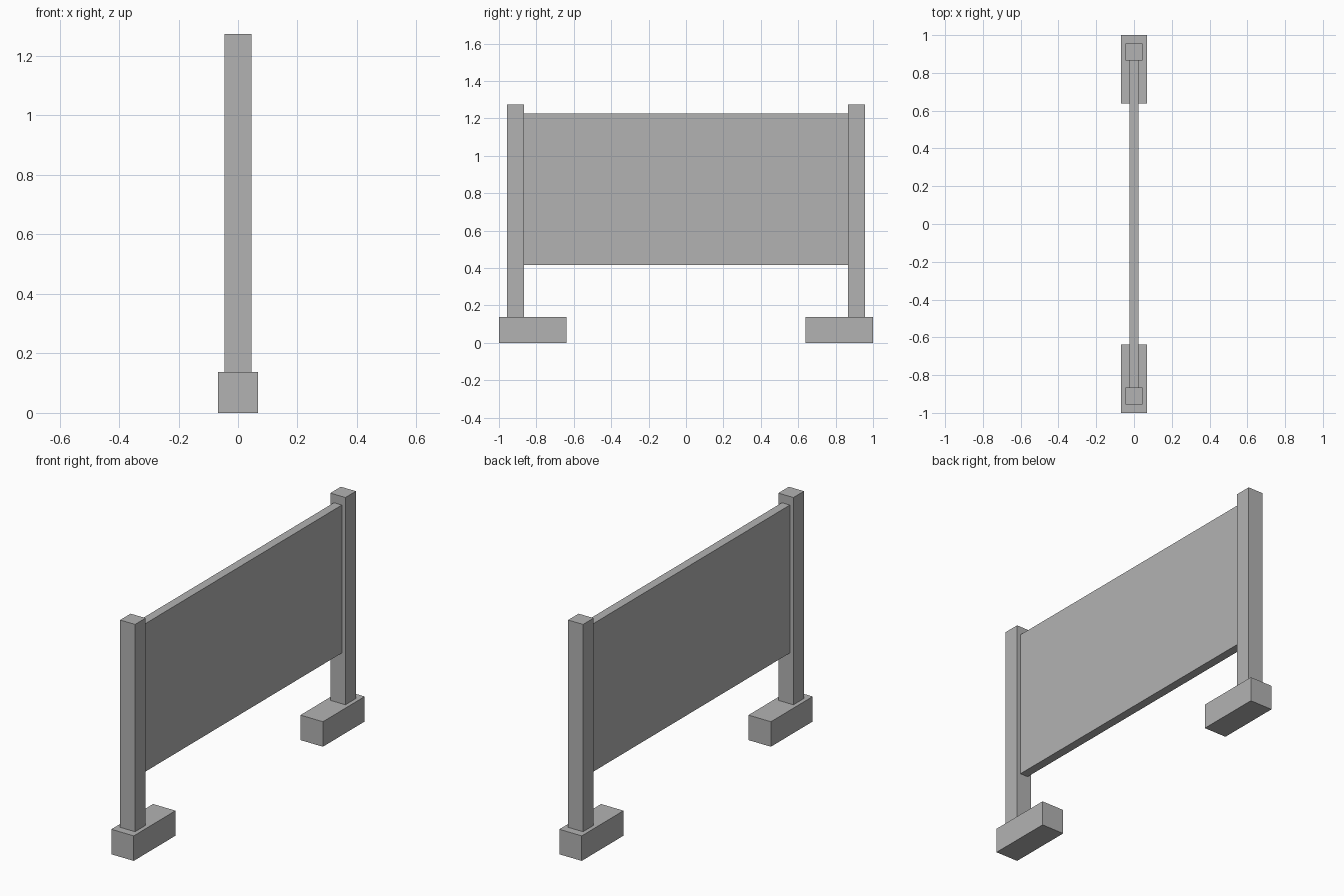
import bpy

cube = bpy.data.objects.get("Cube")
if cube:
    bpy.data.objects.remove(cube, do_unlink=True)

# Single flat grey
grey = bpy.data.materials.new("plain_grey")
grey.use_nodes = True
colour = (0.45, 0.45, 0.45, 1.0)
grey.diffuse_color = colour
grey.node_tree.nodes["Principled BSDF"].inputs["Base Color"].default_value = colour


def box(name, half_x, y_range, z_range):
    """Axis-aligned box centred on x = 0."""
    (y0, y1), (z0, z1) = sorted(y_range), z_range
    bpy.ops.mesh.primitive_cube_add(size=1, location=(0, (y0 + y1) / 2, (z0 + z1) / 2))
    obj = bpy.context.object
    obj.name = name
    obj.scale = (2 * half_x, y1 - y0, z1 - z0)
    bpy.ops.object.transform_apply(location=False, rotation=False, scale=True)
    obj.data.materials.append(grey)
    return obj


BASE_TOP = 0.137
POST_INNER = 0.865

# Foot block and upright post at each end
for side, s in (("front", -1), ("back", 1)):
    box(side + "_foot", 0.068, (s * 0.638, s), (0, BASE_TOP))
    box(side + "_post", 0.0455, (s * POST_INNER, s * 0.956), (BASE_TOP, 1.273))

# Board spanning between the posts
box("board_panel", 0.024, (-POST_INNER, POST_INNER), (0.415, 1.226))
